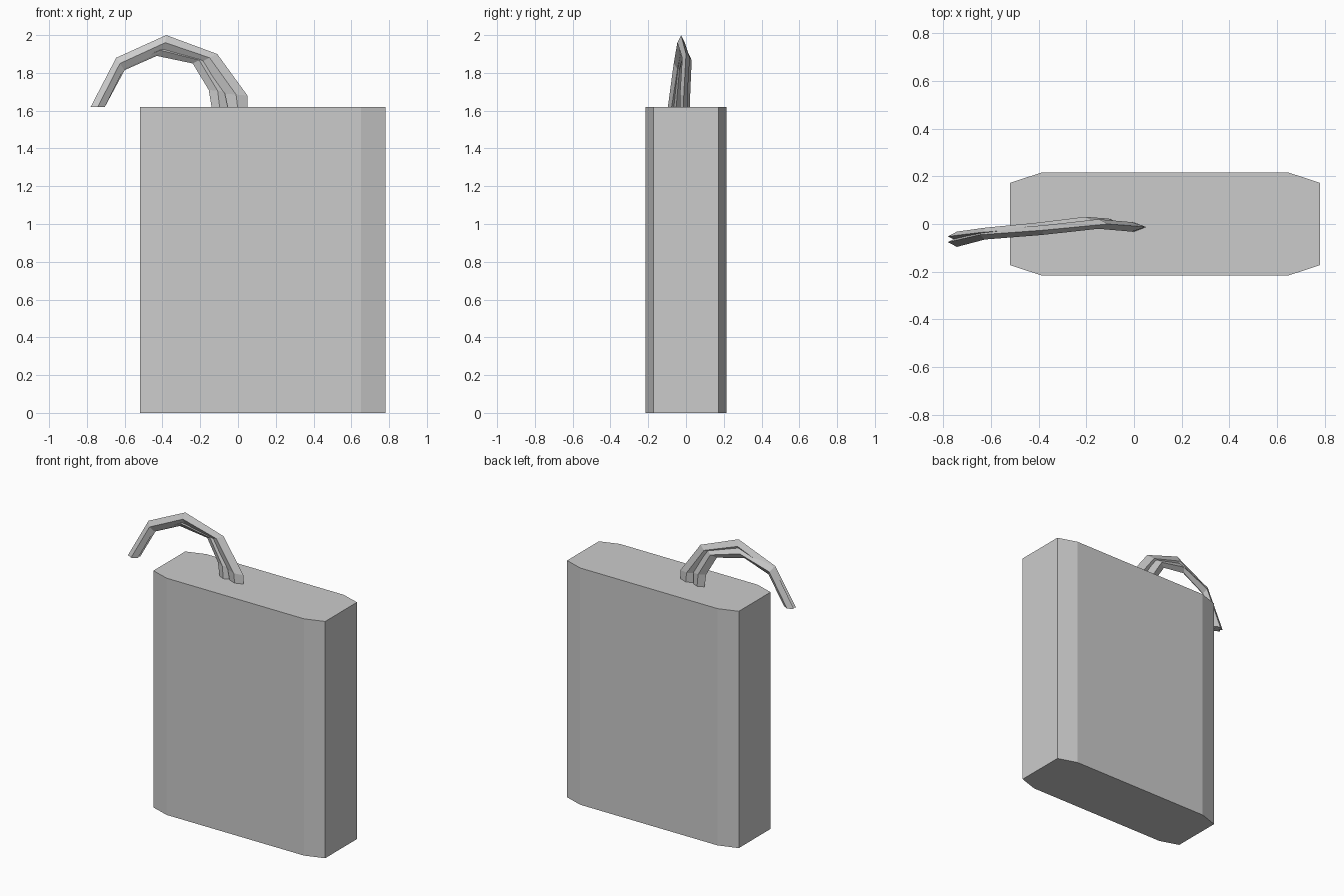
import bpy, bmesh

if "Cube" in bpy.data.objects:
    bpy.data.objects.remove(bpy.data.objects["Cube"])


def make_object(name, bm):
    bmesh.ops.recalc_face_normals(bm, faces=bm.faces)
    mesh = bpy.data.meshes.new(name)
    bm.to_mesh(mesh)
    bm.free()
    obj = bpy.data.objects.new(name, mesh)
    bpy.context.collection.objects.link(obj)
    return obj


def loft(name, rings):
    """Skin equal-length rings of points and cap both ends."""
    bm = bmesh.new()
    loops = [[bm.verts.new(p) for p in ring] for ring in rings]
    n = len(loops[0])
    for a, b in zip(loops, loops[1:]):
        for i in range(n):
            j = (i + 1) % n
            bm.faces.new((a[i], a[j], b[j], b[i]))
    bm.faces.new(loops[0][::-1])
    bm.faces.new(loops[-1])
    return make_object(name, bm)


def wire(name, stations, half=0.02):
    """Diamond-section wire; station = outer x, z, inner x, z, centre y."""
    rings = []
    for ox, oz, ix, iz, y in stations:
        mx, mz = (ox + ix) / 2, (oz + iz) / 2
        rings.append([(ox, y, oz), (mx, y - half, mz),
                      (ix, y, iz), (mx, y + half, mz)])
    return loft(name, rings)


# Flat body with shallow bevelled corners
half_outline = [(-0.52, 0.172), (-0.39, 0.215), (0.65, 0.215), (0.78, 0.172)]
outline = half_outline + [(x, -y) for x, y in reversed(half_outline)]
loft("body", [[(x, y, z) for x, y in outline] for z in (0, 1.62)])

# Taller front wire
wire("front_wire", [
    (0.05, 1.62, -0.055, 1.62, -0.013),
    (0.05, 1.68, -0.07, 1.69, -0.012),
    (-0.11, 1.90, -0.19, 1.86, 0.0),
    (-0.38, 2.00, -0.39, 1.92, -0.026),
    (-0.645, 1.88, -0.605, 1.82, -0.045),
    (-0.78, 1.62, -0.705, 1.62, -0.076),
])

# Lower rear wire
wire("rear_wire", [
    (-0.055, 1.62, -0.14, 1.62, 0.0),
    (-0.06, 1.70, -0.155, 1.71, 0.003),
    (-0.17, 1.885, -0.24, 1.85, 0.010),
    (-0.39, 1.95, -0.43, 1.89, -0.015),
    (-0.64, 1.875, -0.60, 1.815, -0.035),
    (-0.78, 1.62, -0.705, 1.62, -0.052),
])
